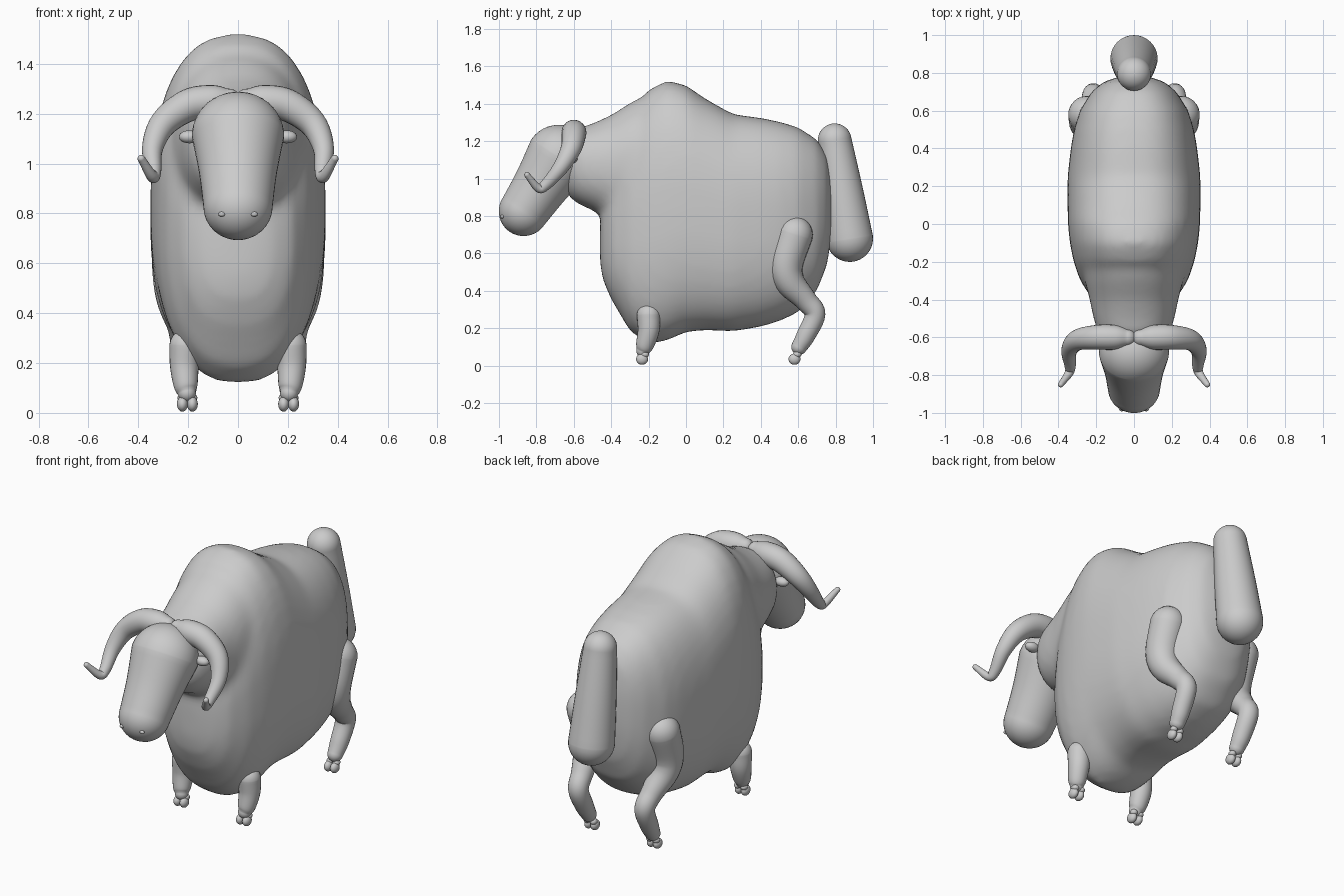
import bpy, bmesh, math
from mathutils import Vector

if "Cube" in bpy.data.objects:
    bpy.data.objects.remove(bpy.data.objects["Cube"])


def skin(bm, rings):
    # Bridge a list of vertex rings and close both ends
    n = len(rings[0])
    vs = [[bm.verts.new(p) for p in r] for r in rings]
    for a, b in zip(vs, vs[1:]):
        for i in range(n):
            bm.faces.new((a[i], a[(i + 1) % n], b[(i + 1) % n], b[i]))
    bm.faces.new(vs[0])
    bm.faces.new(vs[-1])


def finish(bm, name):
    bmesh.ops.recalc_face_normals(bm, faces=bm.faces)
    for f in bm.faces:
        f.smooth = True
    me = bpy.data.meshes.new(name)
    bm.to_mesh(me)
    bm.free()
    ob = bpy.data.objects.new(name, me)
    bpy.context.collection.objects.link(ob)
    return ob


def spline(pts, steps=6):
    # Catmull-Rom through (x, y, z, radius) points
    p = [Vector(q) for q in pts]
    p = [2 * p[0] - p[1]] + p + [2 * p[-1] - p[-2]]
    out = []
    for i in range(1, len(p) - 2):
        a, b, c, d = p[i - 1:i + 3]
        for s in range(steps):
            t = s / steps
            out.append(0.5 * (2 * b + (c - a) * t + (2 * a - 5 * b + 4 * c - d) * t * t
                              + (3 * b - a - 3 * c + d) * t ** 3))
    return out + [p[-2]]


def tube(name, pts, side=1, n=24, caps=6):
    # Round-ended tube of varying radius along a smooth path
    path = spline([(q[0] * side, *q[1:]) for q in pts])
    c = [p.to_3d() for p in path]
    r = [p[3] for p in path]
    m = len(c)
    tan = [(c[min(i + 1, m - 1)] - c[max(i - 1, 0)]).normalized() for i in range(m)]
    u = tan[0].orthogonal().normalized()
    rings = []

    def ring(cen, rad, u, t):
        v = t.cross(u)
        return [cen + rad * (math.cos(2 * math.pi * k / n) * u + math.sin(2 * math.pi * k / n) * v)
                for k in range(n)]

    angles = [math.pi / 2 * (k + 0.3) / (caps + 0.3) for k in range(caps + 1)]
    angles = [min(a, 1.53) for a in angles]
    for a in reversed(angles):
        rings.append(ring(c[0] - tan[0] * r[0] * math.sin(a), r[0] * math.cos(a), u, tan[0]))
    for i in range(m):
        if i:
            u = tan[i - 1].rotation_difference(tan[i]) @ u
        rings.append(ring(c[i], r[i], u, tan[i]))
    for a in angles:
        rings.append(ring(c[-1] + tan[-1] * r[-1] * math.sin(a), r[-1] * math.cos(a), u, tan[-1]))
    bm = bmesh.new()
    skin(bm, rings)
    return finish(bm, name)


def ball(name, loc, size):
    bm = bmesh.new()
    bmesh.ops.create_uvsphere(bm, u_segments=20, v_segments=12, radius=1)
    bmesh.ops.scale(bm, vec=size, verts=bm.verts)
    bmesh.ops.translate(bm, vec=loc, verts=bm.verts)
    return finish(bm, name)


def oval_loft(bm, stations, n=48, e=2.5):
    # Stations are (y, top, bottom, half width)
    rings = []
    for y, top, bot, hw in stations:
        ring = []
        for k in range(n):
            a = 2 * math.pi * k / n
            ca, sa = math.cos(a), math.sin(a)
            x = math.copysign(abs(ca) ** (2 / e), ca) * hw
            z = math.copysign(abs(sa) ** (2 / e), sa) * (top - bot) / 2 + (top + bot) / 2
            ring.append((x, y, z))
        rings.append(ring)
    skin(bm, rings)


# Humped body and neck, fused and smoothed
bm = bmesh.new()
oval_loft(bm, [(-.46, .75, .55, .06), (-.445, .88, .46, .14), (-.4, 1.05, .355, .22),
               (-.3, 1.30, .185, .285), (-.2, 1.475, .115, .32), (-.1, 1.525, .135, .34),
               (0, 1.50, .18, .35), (.1, 1.43, .19, .352), (.25, 1.345, .183, .352),
               (.4, 1.325, .208, .335), (.5, 1.305, .238, .318), (.6, 1.275, .285, .288),
               (.7, 1.21, .40, .225), (.755, 1.13, .54, .16), (.785, .97, .75, .06)])
oval_loft(bm, [(-.65, 1.12, .98, .07), (-.635, 1.2, .91, .14), (-.58, 1.27, .865, .19),
               (-.5, 1.295, .83, .215), (-.4, 1.34, .78, .235), (-.3, 1.405, .72, .26),
               (-.15, 1.48, .70, .28)], e=2.2)
body = finish(bm, "body")
rm = body.modifiers.new("fuse", 'REMESH')
rm.mode = 'VOXEL'
rm.voxel_size = 0.022
rm.use_smooth_shade = True
sm = body.modifiers.new("soften", 'SMOOTH')
sm.factor = 0.5
sm.iterations = 14

# Head and tail
head = tube("head", [(0, -.68, 1.11, .178), (0, -.775, .965, .15), (0, -.868, .826, .133)], n=40, caps=10)
head.scale.x = 1.04
tube("tail", [(0, .795, 1.205, .09), (0, .835, .94, .11), (0, .875, .68, .125)], n=32, caps=10)

for s, tag in ((-1, "left"), (1, "right")):
    # Curved horn with an upturned tip
    tube("horn_" + tag, [(.035, -.602, 1.255, .045), (.1, -.6, 1.25, .065), (.2, -.6, 1.233, .065),
                         (.3, -.615, 1.16, .055), (.343, -.67, 1.06, .042), (.338, -.75, .967, .03),
                         (.345, -.79, .95, .023), (.388, -.85, 1.02, .015)], s)
    # Ear and nostril
    ball("ear_" + tag, (.195 * s, -.61, 1.107), (.042, .03, .026))
    ball("nostril_" + tag, (.065 * s, -.982, .797), (.014, .01, .01))
    # Legs
    tube("front_leg_" + tag, [(.212, -.2, .27, .063), (.215, -.2, .19, .058),
                              (.21, -.22, .11, .048), (.205, -.23, .08, .036)], s)
    tube("hind_leg_" + tag, [(.25, .58, .70, .098), (.25, .535, .55, .092), (.245, .555, .45, .08),
                             (.225, .64, .35, .06), (.215, .69, .275, .055), (.21, .64, .16, .05),
                             (.207, .605, .10, .042)], s)
    # Cloven hooves with dewclaws
    for leg, y in (("front", -.235), ("hind", .58)):
        for d in (-.02, .02):
            ball(f"{leg}_hoof_{tag}", ((.203 + d) * s, y, .035), (.022, .032, .03))
            ball(f"{leg}_dewclaw_{tag}", ((.203 + d) * s, y + .015, .06), (.02, .022, .018))
